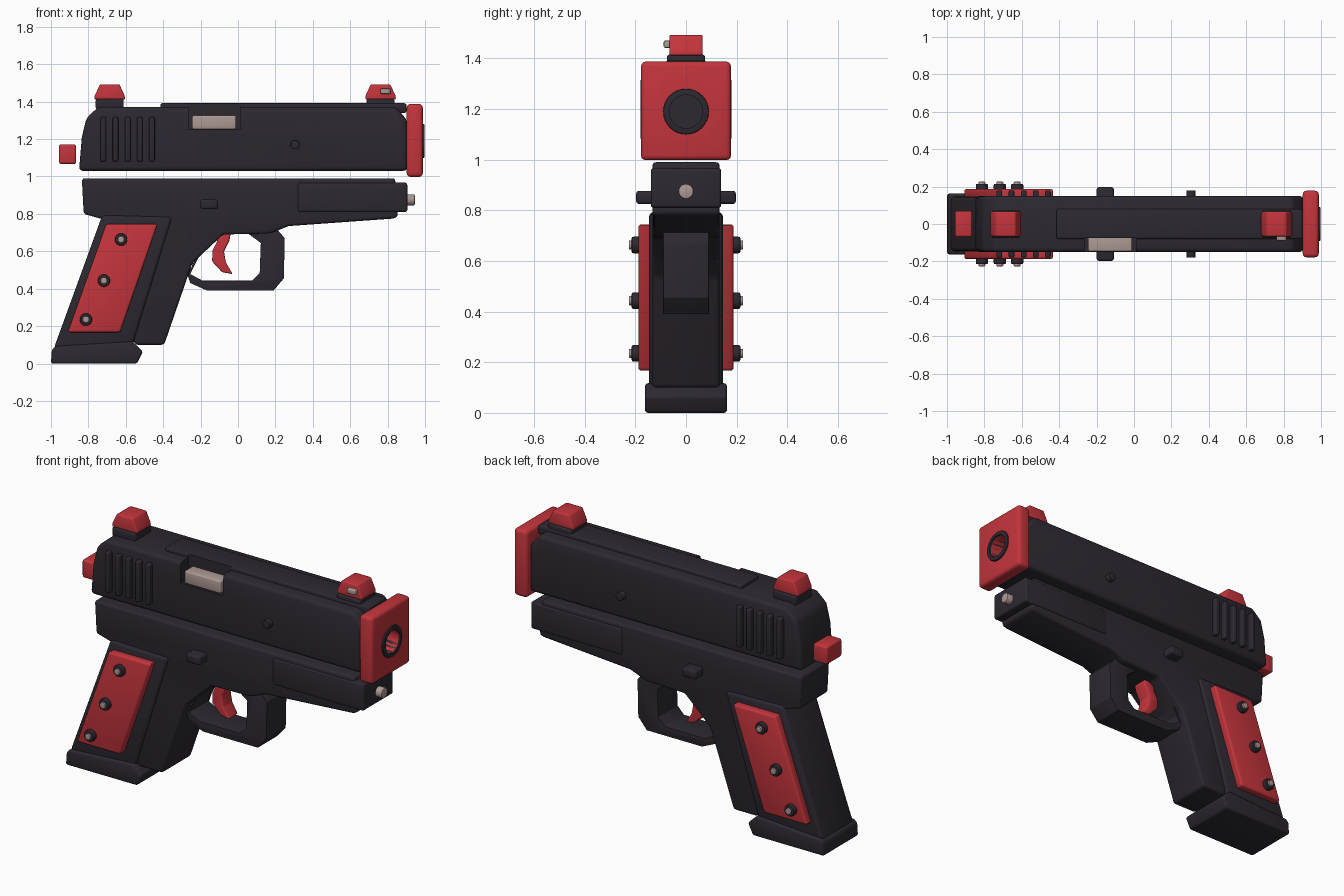
import bpy, bmesh, math
from mathutils import Matrix, Vector

if "Cube" in bpy.data.objects:
    bpy.data.objects.remove(bpy.data.objects["Cube"])


def material(name, rgb):
    m = bpy.data.materials.new(name)
    m.diffuse_color = (*rgb, 1)
    m.use_nodes = True
    m.node_tree.nodes["Principled BSDF"].inputs["Base Color"].default_value = m.diffuse_color
    return m


DARK = material("dark", (0.025, 0.022, 0.03))
RED = material("red", (0.55, 0.035, 0.045))
METAL = material("metal", (0.42, 0.32, 0.29))
cutters = []


def finish(name, bm, mat, bevel, segs=3):
    bmesh.ops.recalc_face_normals(bm, faces=bm.faces)
    me = bpy.data.meshes.new(name)
    bm.to_mesh(me)
    bm.free()
    ob = bpy.data.objects.new(name, me)
    bpy.context.collection.objects.link(ob)
    me.materials.append(mat)
    if bevel:
        mod = ob.modifiers.new("bevel", 'BEVEL')
        mod.width, mod.segments = bevel, segs
        mod.limit_method, mod.angle_limit = 'ANGLE', math.radians(20)
    return ob


def profile(name, pts, y0, y1, mat, bevel=0.012):
    """Side outline in x, z pulled from y0 to y1."""
    bm = bmesh.new()
    face = bm.faces.new([bm.verts.new((x, y0, z)) for x, z in pts])
    new = bmesh.ops.extrude_face_region(bm, geom=[face])["geom"]
    bmesh.ops.translate(bm, vec=(0, y1 - y0, 0),
                        verts=[v for v in new if isinstance(v, bmesh.types.BMVert)])
    return finish(name, bm, mat, bevel)


def box(name, x0, x1, y0, y1, z0, z1, mat, bevel=0.01):
    return profile(name, [(x0, z0), (x1, z0), (x1, z1), (x0, z1)], y0, y1, mat, bevel)


def rod(name, a, b, r, mat, bevel=0.004, n=24):
    """Cylinder between two points."""
    a, b = Vector(a), Vector(b)
    rot = (b - a).to_track_quat('Z', 'Y').to_matrix().to_4x4()
    bm = bmesh.new()
    bmesh.ops.create_cone(bm, cap_ends=True, segments=n, radius1=r, radius2=r,
                          depth=(b - a).length,
                          matrix=Matrix.Translation((a + b) / 2) @ rot)
    return finish(name, bm, mat, bevel, 2)


def cut(ob, cutter):
    mod = ob.modifiers.new("cut", 'BOOLEAN')
    mod.operation, mod.object, mod.solver = 'DIFFERENCE', cutter, 'EXACT'
    cutter.hide_render = True
    if cutter not in cutters:
        cutters.append(cutter)


# Slide with ejection port, top rib and cross pin
slide = profile("slide", [(-0.85, 1.03), (0.905, 1.03), (0.905, 1.30), (0.845, 1.372),
                          (-0.745, 1.372), (-0.81, 1.315), (-0.835, 1.21)],
                -0.15, 0.15, DARK, 0.022)
port = box("port_cutter", -0.265, 0.01, -0.3, -0.075, 1.25, 1.5, DARK, 0)
cut(slide, port)
rib = box("top_rib", -0.415, 0.90, -0.08, 0.08, 1.34, 1.392, DARK)
cut(rib, port)
box("chamber", -0.245, -0.01, -0.147, -0.06, 1.252, 1.327, METAL)
rod("slide_pin", (0.305, -0.18, 1.17), (0.305, 0.18, 1.17), 0.024, DARK)
for i in range(5):
    x = -0.72 + 0.065 * i
    for s in (-1, 1):
        box(f"serration_{i}_{s}", x - 0.015, x + 0.015, s * 0.13, s * 0.18,
            1.08, 1.318, DARK, 0.008)

# Muzzle block and bored barrel
bore = rod("bore_cutter", (0.84, 0, 1.19), (1.1, 0, 1.19), 0.066, DARK, 0, 32)
muzzle = box("muzzle_block", 0.902, 0.988, -0.178, 0.178, 0.998, 1.388, RED, 0.02)
barrel = rod("barrel", (0.80, 0, 1.19), (0.998, 0, 1.19), 0.09, DARK, 0.005, 32)
for ob in (muzzle, barrel, slide):
    cut(ob, bore)

# Sights and rear cap
for name, x in (("rear_sight", -0.686), ("front_sight", 0.762)):
    box(name + "_base", x - 0.075, x + 0.075, -0.075, 0.075, 1.36, 1.415, DARK)
    ob = profile(name, [(x - 0.083, 1.412), (x + 0.083, 1.412), (x + 0.08, 1.432),
                        (x + 0.052, 1.493), (x - 0.052, 1.493), (x - 0.08, 1.432)],
                 -0.066, 0.066, RED, 0.008)
box("sight_screw", 0.762, 0.815, -0.088, -0.05, 1.442, 1.47, METAL, 0.005)
box("rear_cap", -0.957, -0.865, -0.07, 0.07, 1.067, 1.172, RED, 0.012)

# Frame with front strap
profile("frame", [(-0.835, 0.99), (0.84, 0.99), (0.855, 0.785), (0.83, 0.775),
                  (0.27, 0.735), (0.17, 0.695), (-0.08, 0.69), (-0.245, 0.535),
                  (-0.395, 0.10), (-0.55, 0.10), (-0.62, 0.30), (-0.70, 0.765),
                  (-0.825, 0.80)], -0.133, 0.133, DARK, 0.015)
box("dust_cover", 0.318, 0.905, -0.139, 0.139, 0.81, 0.967, DARK, 0.012)
rod("guide_rod", (0.85, 0, 0.875), (0.945, 0, 0.875), 0.03, METAL, 0.006)
box("slide_stop", -0.20, -0.108, -0.197, 0.197, 0.825, 0.877, DARK, 0.012)

# Trigger guard and trigger
profile("trigger_guard",
        [(-0.22, 0.56), (-0.272, 0.48), (-0.255, 0.43), (-0.165, 0.39), (0.19, 0.39),
         (0.245, 0.455), (0.25, 0.67), (0.19, 0.74), (0.06, 0.74), (0.06, 0.69),
         (0.122, 0.645), (0.116, 0.485), (0.075, 0.443), (-0.19, 0.443),
         (-0.255, 0.478), (-0.243, 0.53)], -0.09, 0.09, DARK, 0.008)
profile("trigger", [(-0.107, 0.72), (-0.035, 0.72), (-0.045, 0.66), (-0.075, 0.60),
                    (-0.065, 0.54), (-0.028, 0.478), (-0.085, 0.488), (-0.138, 0.545),
                    (-0.137, 0.605), (-0.112, 0.65)], -0.045, 0.045, RED, 0.008)

# Grip, magazine base, side panels and screws
profile("grip", [(-0.725, 0.795), (-0.35, 0.785), (-0.565, 0.09), (-0.985, 0.08)],
        -0.146, 0.146, DARK, 0.02)
profile("magazine_base", [(-1.0, 0.0), (-0.54, 0.0), (-0.508, 0.065), (-0.565, 0.118),
                          (-0.975, 0.093), (-0.995, 0.075)], -0.162, 0.162, DARK, 0.012)
for side, s in (("front", -1), ("back", 1)):
    profile("grip_panel_" + side, [(-0.705, 0.745), (-0.43, 0.745), (-0.63, 0.167),
                                   (-0.91, 0.167)], s * 0.13, s * 0.188, RED, 0.012)
    for i, (x, z) in enumerate([(-0.625, 0.663), (-0.717, 0.443), (-0.813, 0.235)]):
        rod(f"screw_{side}_{i}", (x, s * 0.17, z), (x, s * 0.215, z), 0.033, DARK, 0.008)
        rod(f"screw_tip_{side}_{i}", (x, s * 0.2, z), (x, s * 0.226, z), 0.018, METAL)

# Apply modifiers, remove cutters, smooth the bevels
bpy.ops.object.select_all(action='SELECT')
bpy.context.view_layer.objects.active = slide
bpy.ops.object.convert(target='MESH')
for c in cutters:
    bpy.data.objects.remove(c)
bpy.ops.object.shade_smooth_by_angle(angle=math.radians(35))
